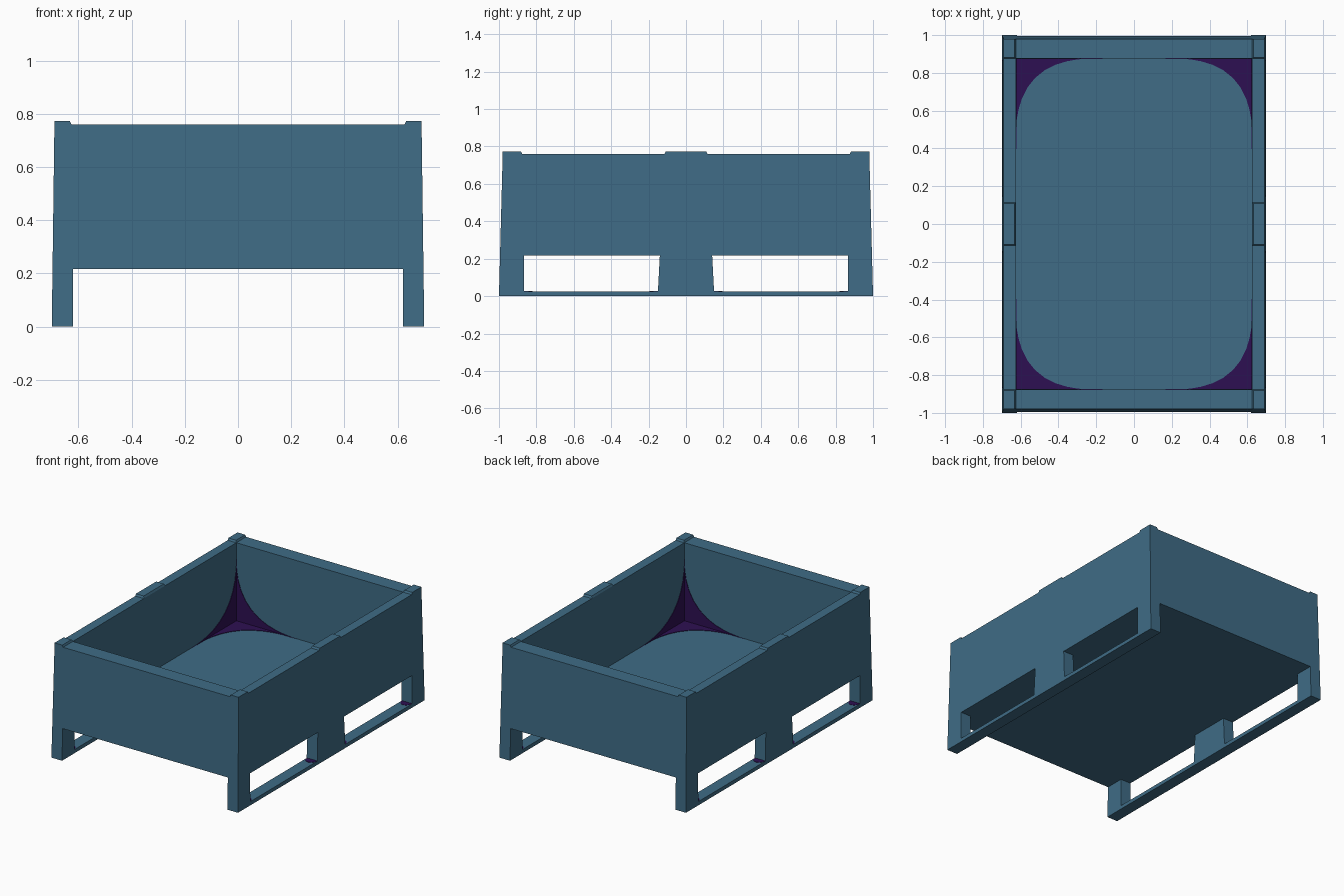
import bpy, bmesh, math
from mathutils import Vector

if "Cube" in bpy.data.objects:
    bpy.data.objects.remove(bpy.data.objects["Cube"])


def material(name, rgb):
    m = bpy.data.materials.new(name)
    m.diffuse_color = (*rgb, 1)
    m.use_nodes = True
    m.node_tree.nodes["Principled BSDF"].inputs["Base Color"].default_value = m.diffuse_color
    return m


TEAL = material("steel teal", (0.050, 0.150, 0.238))
PURPLE = material("dark purple", (0.027, 0.005, 0.085))


def add(name, bm, mat):
    bmesh.ops.recalc_face_normals(bm, faces=bm.faces)
    me = bpy.data.meshes.new(name)
    bm.to_mesh(me)
    bm.free()
    me.materials.append(mat)
    ob = bpy.data.objects.new(name, me)
    bpy.context.collection.objects.link(ob)
    return ob


def block(name, low, high, z0, z1):
    """Tapered box: low and high are (x0, x1, y0, y1) at heights z0 and z1."""
    bm = bmesh.new()
    rings = []
    for (x0, x1, y0, y1), z in ((low, z0), (high, z1)):
        rings.append([bm.verts.new((x, y, z))
                      for x, y in ((x0, y0), (x1, y0), (x1, y1), (x0, y1))])
    a, b = rings
    bm.faces.new(a[::-1])
    bm.faces.new(b)
    for i in range(4):
        j = (i + 1) % 4
        bm.faces.new((a[i], a[j], b[j], b[i]))
    return add(name, bm, TEAL)


def plate(name, origin, u, v, outline, thick=0.003):
    """Thin painted plate whose outline lies in the plane of u and v."""
    o, u, v = Vector(origin), Vector(u), Vector(v)
    n = u.cross(v).normalized()
    # always rise toward the inside of the crate
    if n.dot(Vector((0, 0, 0.5)) - o) < 0 and abs(n.z) < 0.5 or n.z < -0.5:
        n = -n
    bm = bmesh.new()
    f = bm.faces.new([bm.verts.new(o + u * a + v * b) for a, b in outline])
    r = bmesh.ops.extrude_face_region(bm, geom=[f])
    for e in r["geom"]:
        if isinstance(e, bmesh.types.BMVert):
            e.co += n * thick
    # extruding a lone face keeps the base, so the plate is closed
    return add(name, bm, PURPLE)


# Crate shell: tapered block with everything else cut away
FLOOR, UNDER, TOP = 0.23, 0.216, 0.76
IX, IY = 0.626, 0.876
shell = block("crate_shell", (-0.70, 0.70, -1.0, 1.0),
              (-0.69, 0.69, -0.98, 0.98), 0, TOP)
cavity = (-IX, IX, -IY, IY)
tunnel = (-0.62, 0.62, -1.2, 1.2)
cutters = [block("cavity_cutter", cavity, cavity, FLOOR, 1.0),
           block("fork_tunnel_cutter", tunnel, tunnel, -0.2, UNDER)]
for s in (-1, 1):
    lo = sorted((s * 0.15, s * 0.867))
    hi = sorted((s * 0.14, s * 0.867))
    cutters.append(block("side_opening_cutter", (-1, 1, *lo), (-1, 1, *hi), 0.025, UNDER))
for c in cutters:
    c.hide_render = True
    mod = shell.modifiers.new(c.name, 'BOOLEAN')
    mod.operation = 'DIFFERENCE'
    mod.solver = 'EXACT'
    mod.object = c
dg = bpy.context.evaluated_depsgraph_get()
cut = bpy.data.meshes.new_from_object(shell.evaluated_get(dg))
shell.modifiers.clear()
shell.data = cut
for c in cutters:
    bpy.data.objects.remove(c)

# Stacking tabs on the rim: four corners and two side centres
for sx in (-1, 1):
    for sy in (-1, 0, 1):
        xs = sorted((sx * 0.626, sx * 0.69))
        xt = sorted((sx * 0.632, sx * 0.69))
        ys = sorted((sy * 0.875, sy * 0.98)) if sy else (-0.115, 0.115)
        yt = sorted((sy * 0.882, sy * 0.98)) if sy else (-0.108, 0.108)
        block("corner_tab" if sy else "middle_tab", (*xs, *ys), (*xt, *yt), TOP, 0.773)

# Dark corner patches on floor and inner walls (concave curved triangles)
N = 14
curve = [(math.cos(t * math.pi / 2 / N) ** 4, math.sin(t * math.pi / 2 / N) ** 4)
         for t in range(N + 1)]
patch = [(0, 0)] + [(max(a, 0), max(b, 0)) for a, b in curve]
for sx in (-1, 1):
    for sy in (-1, 1):
        o = (sx * IX, sy * IY, FLOOR)
        ax, ay, up = (-sx, 0, 0), (0, -sy, 0), (0, 0, 0.42)
        fx, fy = Vector(ax) * 0.41, Vector(ay) * 0.41
        wx, wy = Vector(ax) * 0.46, Vector(ay) * 0.48
        plate("floor_corner_patch", o, fx, fy, patch)
        plate("end_wall_patch", o, wx, up, patch)
        plate("side_wall_patch", o, wy, up, patch)

# Small dark half-rounds on the skid rails at the ends of each opening
half = [(math.cos(math.pi * i / 10), math.sin(math.pi * i / 10)) for i in range(11)]
for sx in (-1, 1):
    for sy in (-1, 1):
        for y, d in ((0.867, -1), (0.15, 1)):
            plate("rail_patch", (sx * 0.66, sy * y, 0.025), (0.038, 0, 0),
                  (0, sy * d * 0.045, 0), half, 0.002)
